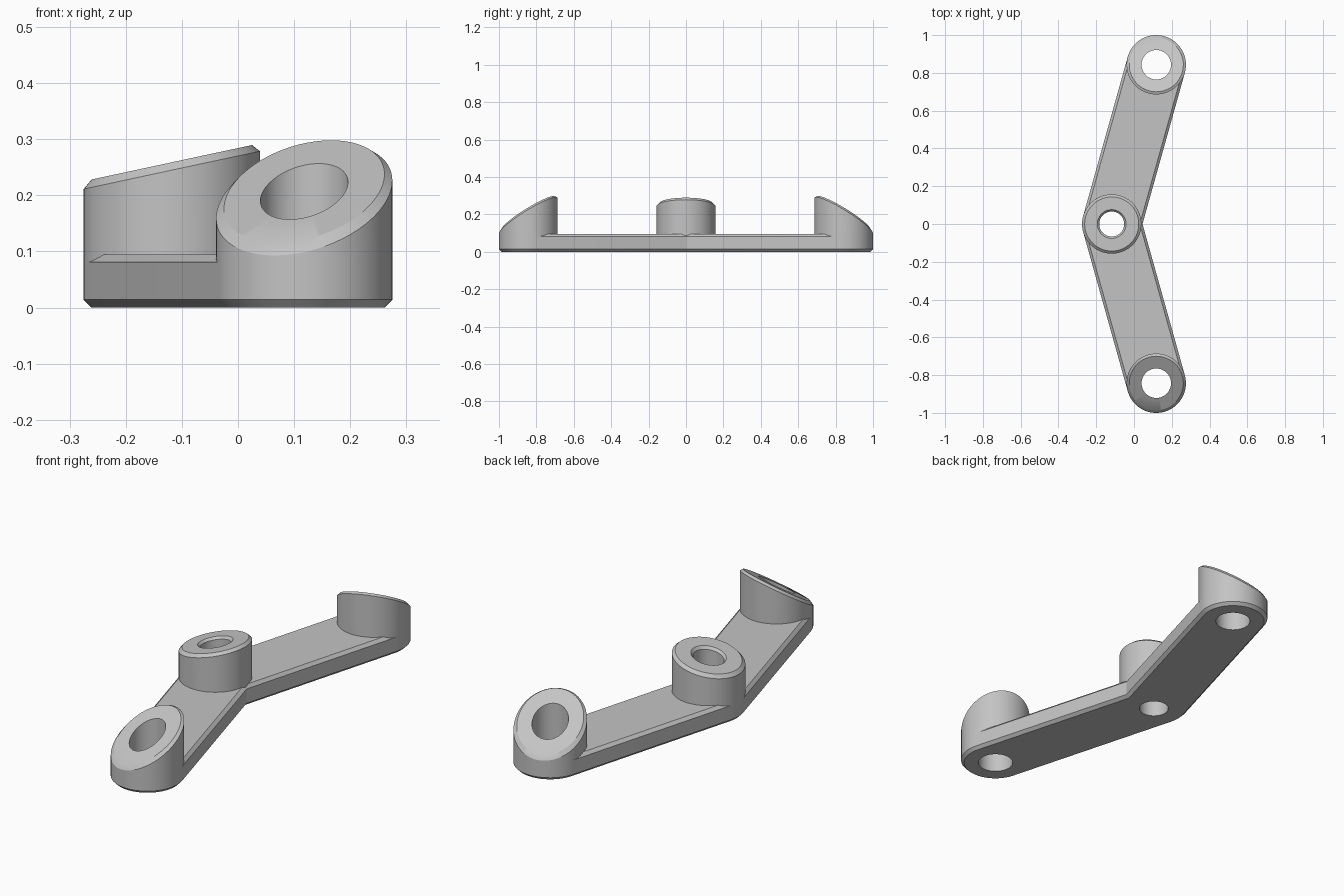
import bpy, bmesh, math

if "Cube" in bpy.data.objects:
    bpy.data.objects.remove(bpy.data.objects["Cube"])

R = 0.157            # outer radius of arms and bosses
C = 0.014            # chamfer size
CX, EY = 0.118, 0.843
T = 0.095            # arm thickness
HOLE_END, HOLE_MID = 0.078, 0.066
TH = math.atan2(2 * CX, EY)   # arm angle away from the y axis
N = 96

grey = bpy.data.materials.new("plain grey")
grey.diffuse_color = (0.55, 0.55, 0.55, 1)
grey.use_nodes = True
grey.node_tree.nodes["Principled BSDF"].inputs["Base Color"].default_value = grey.diffuse_color


def finish(bm, name):
    bmesh.ops.recalc_face_normals(bm, faces=bm.faces)
    me = bpy.data.meshes.new(name)
    bm.to_mesh(me)
    bm.free()
    me.materials.append(grey)
    ob = bpy.data.objects.new(name, me)
    bpy.context.collection.objects.link(ob)
    bpy.ops.object.select_all(action='DESELECT')
    ob.select_set(True)
    bpy.context.view_layer.objects.active = ob
    bpy.ops.object.shade_smooth_by_angle(angle=math.radians(28))


def arc(cx, cy, r, a0, a1, n):
    return [(cx + r * math.cos(a0 + (a1 - a0) * i / n),
             cy + r * math.sin(a0 + (a1 - a0) * i / n)) for i in range(n + 1)]


def outline(r):
    pi = math.pi
    return (arc(CX, EY, r, -TH, pi - TH, N // 2)
            + arc(-CX, 0, r, pi - TH, pi + TH, 12)
            + arc(CX, -EY, r, pi + TH, 2 * pi + TH, N // 2)
            + [(-CX + r / math.cos(TH), 0)])


def bridge(bm, a, b):
    n = len(a)
    for i in range(n):
        j = (i + 1) % n
        bm.faces.new((a[i], a[j], b[j], b[i]))


def loop_edges(bm, vs):
    out = []
    for i, v in enumerate(vs):
        w = vs[(i + 1) % len(vs)]
        out.append(bm.edges.get((v, w)) or bm.edges.new((v, w)))
    return out


bosses = [("front_boss", CX, -EY, HOLE_END, TH),
          ("middle_boss", -CX, 0, HOLE_MID, 0),
          ("back_boss", CX, EY, HOLE_END, -TH)]

# Bent arm plate: chamfered bottom and top edges, three holes
bm = bmesh.new()
rings = []
for z, r in ((0, R - C), (C, R), (T - C, R), (T, R - C)):
    rings.append([bm.verts.new((x, y, z)) for x, y in outline(r)])
for a, b in zip(rings, rings[1:]):
    bridge(bm, a, b)
for z, ring in ((0, rings[0]), (T, rings[-1])):
    edges = loop_edges(bm, ring)
    for _, cx, cy, h, a0 in bosses:
        pts = arc(cx, cy, h, a0, a0 + 2 * math.pi, N)[:-1]
        edges += loop_edges(bm, [bm.verts.new((x, y, z)) for x, y in pts])
    bmesh.ops.triangle_fill(bm, edges=edges, use_beauty=True)
finish(bm, "arm_plate")

# Bosses: round walls cut by a tilted top plane, with a bored hole
for name, cx, cy, h, a0 in bosses:
    mid = cy == 0
    z0 = 0.259 if mid else 0.207
    slope_y = 0 if mid else -0.6 * math.copysign(1, cy)
    bm = bmesh.new()

    def ring(r, drop=0.0, flat=None):
        vs = []
        for x, y in arc(cx, cy, r, a0, a0 + 2 * math.pi, N)[:-1]:
            z = z0 + 0.2145 * (x - cx) + slope_y * (y - cy) - drop
            vs.append(bm.verts.new((x, y, z if flat is None else flat)))
        return vs

    rs = [ring(R, flat=T - C), ring(R, C), ring(R - C)]
    if mid:
        rs += [ring(h + 0.01), ring(h, 0.012)]   # eased rim of the middle hole
    else:
        rs += [ring(h)]
    rs.append(ring(h, flat=0))
    for a, b in zip(rs, rs[1:]):
        bridge(bm, a, b)
    finish(bm, name)
